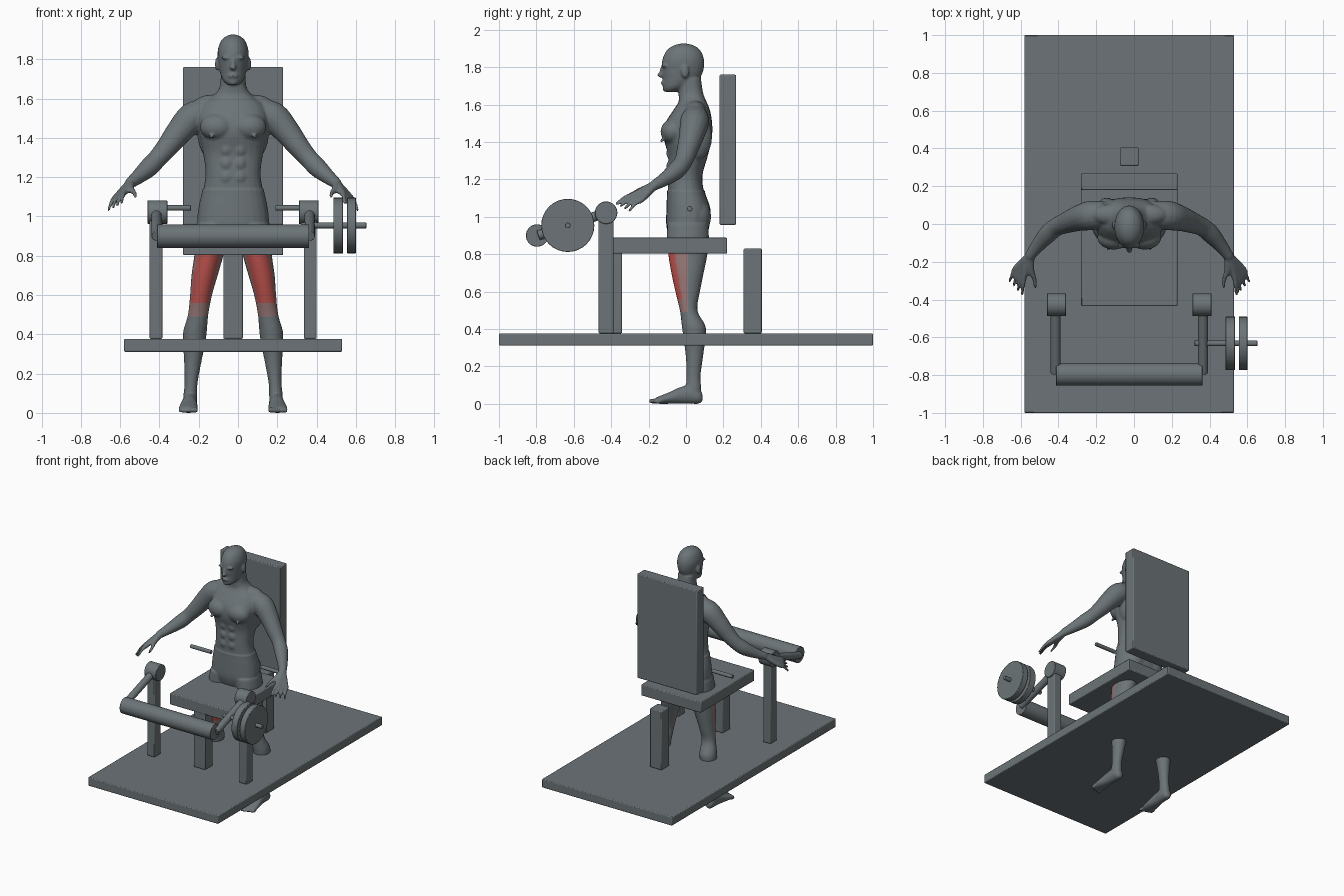
import bpy, bmesh
from math import cos, sin, pi, copysign
from mathutils import Vector, Matrix

cube = bpy.data.objects.get("Cube")
if cube:
    bpy.data.objects.remove(cube, do_unlink=True)

MID = -.025          # x of the symmetry plane
SIDES = (1, -1)


def material(name, *rgb):
    mat = bpy.data.materials.new(name)
    mat.use_nodes = True
    mat.diffuse_color = (*rgb, 1)
    mat.node_tree.nodes["Principled BSDF"].inputs["Base Color"].default_value = (*rgb, 1)
    return mat


grey = material("slate grey", .15, .175, .185)
red = material("muscle red", .5, .085, .075)
pink = material("tendon pink", .29, .175, .17)


# ---------- machine helpers ----------
def finish(obj, name, bevel):
    obj.name = obj.data.name = name
    obj.data.materials.append(grey)
    mod = obj.modifiers.new("Bevel", 'BEVEL')
    mod.width, mod.segments = bevel, 2
    bpy.ops.object.shade_smooth_by_angle()


def box(name, x, y, z, bevel=.006):
    """Box from its (min, max) range on each axis."""
    centre = Vector([sum(r) / 2 for r in (x, y, z)])
    bpy.ops.mesh.primitive_cube_add(size=1, location=centre + Vector((MID, 0, 0)))
    obj = bpy.context.object
    obj.scale = [r[1] - r[0] for r in (x, y, z)]
    bpy.ops.object.transform_apply(location=False, rotation=False, scale=True)
    finish(obj, name, bevel)


def rod(name, start, end, radius, bevel=.003):
    a, b = Vector(start), Vector(end)
    bpy.ops.mesh.primitive_cylinder_add(vertices=32, radius=radius, depth=(b - a).length,
                                        location=(a + b) / 2 + Vector((MID, 0, 0)))
    obj = bpy.context.object
    obj.rotation_euler = (b - a).to_track_quat('Z', 'Y').to_euler()
    finish(obj, name, bevel)


def axle(name, x, y, z, radius):
    rod(name, (x[0], y, z), (x[1], y, z), radius)


# ---------- machine ----------
floor = .377
box("base_plate", (-.555, .555), (-1, 1), (.311, floor))
box("backrest", (-.255, .255), (.18, .268), (.957, 1.76))
box("seat", (-.255, .255), (-.435, .22), (.803, .888))
box("front_support", (-.05, .05), (-.435, -.342), (floor, .81))
box("rear_support", (-.05, .05), (.308, .405), (floor, .83))
for side, s in (("left", 1), ("right", -1)):
    box(side + "_post", sorted((s * .36, s * .425)), (-.467, -.388), (floor, 1))
    axle(side + "_hub", (s * .335, s * .435), -.427, 1.022, .06)
    axle(side + "_handle", (s * .215, s * .39), .02, 1.043, .014)
    rod(side + "_lever", (s * .39, -.427, 1.022), (s * .39, -.79, .9), .026)
axle("leg_roller", (-.387, .387), -.796, .9, .06)
axle("weight_bar", (.345, .678), -.632, .954, .015)
axle("inner_weight_plate", (.51, .56), -.632, .954, .142)
axle("outer_weight_plate", (.58, .625), -.632, .954, .142)


# ---------- body helpers ----------
def spline(points, steps=4):
    """Smooth curve through points of any dimension."""
    p = [Vector(q) for q in points]
    p = [p[0]] + p + [p[-1]]
    out = []
    for a, b, c, d in zip(p, p[1:], p[2:], p[3:]):
        for i in range(steps):
            t = i / steps
            out.append(b + (c - a) * (t / 2) + (a * 2 - b * 5 + c * 4 - d) * (t * t / 2)
                       + (b * 3 - a - c * 3 + d) * (t ** 3 / 2))
    return out + [p[-1]]


def loft(bm, points, axis=None, power=1, count=24):
    """Skin rings given as x, y, z, width, depth; rings face the axis or the path."""
    path = spline(points)
    rings = []
    for i, q in enumerate(path):
        centre = Vector(q[:3])
        if axis:
            u, v = Vector((1, 0, 0)), Vector((0, 1, 0) if axis == 'Z' else (0, 0, 1))
        else:
            n = Vector(path[min(i + 1, len(path) - 1)][:3]) - Vector(path[max(i - 1, 0)][:3])
            u = n.cross(Vector((0, 0, 1))).normalized()
            v = n.cross(u).normalized()
        ring = []
        for k in range(count):
            c, s = [copysign(abs(f) ** power, f) for f in
                    (cos(2 * pi * k / count), sin(2 * pi * k / count))]
            ring.append(bm.verts.new(centre + u * (q[3] * c) + v * (q[4] * s)))
        rings.append(ring)
    for a, b in zip(rings, rings[1:]):
        for k in range(count):
            j = (k + 1) % count
            bm.faces.new((a[k], a[j], b[j], b[k]))
    bm.faces.new(rings[0])
    bm.faces.new(rings[-1])


def blob(bm, centre, size):
    bmesh.ops.create_uvsphere(bm, u_segments=20, v_segments=12, radius=1,
                              matrix=Matrix.Translation(centre) @ Matrix.Diagonal((*size, 1)))


def round_tube(bm, s, points):
    loft(bm, [(s * x, y, z, r, r) for x, y, z, r in points], count=16)


# ---------- body ----------
bm = bmesh.new()
# torso and neck
loft(bm, [(0, .01, .88, .13, .09), (0, .01, .95, .175, .11), (0, .013, 1.04, .172, .113),
          (0, 0, 1.13, .153, .097), (0, -.005, 1.22, .14, .093), (0, .01, 1.32, .153, .105),
          (0, .01, 1.42, .172, .128), (0, .015, 1.5, .18, .125), (0, .03, 1.57, .155, .098),
          (0, .035, 1.615, .1, .075), (0, .026, 1.66, .068, .066), (0, .02, 1.74, .062, .06)],
     'Z', .85)
# head
loft(bm, [(0, -.085, 1.668, .025, .03), (0, -.062, 1.69, .05, .062), (0, -.03, 1.73, .066, .093),
          (0, -.018, 1.78, .074, .111), (0, -.015, 1.84, .079, .112), (0, -.013, 1.89, .064, .09),
          (0, -.012, 1.915, .04, .056), (0, -.012, 1.926, .012, .018)], 'Z')
blob(bm, (0, -.134, 1.758), (.017, .021, .013))      # nose tip
blob(bm, (0, -.126, 1.778), (.01, .016, .03))        # nose bridge
blob(bm, (0, -.122, 1.716), (.027, .014, .011))      # lips
blob(bm, (0, -.106, 1.685), (.024, .02, .018))       # chin

for s in SIDES:
    # face, chest, back and seat muscles
    for centre, size in (((.033, -.116, 1.808), (.03, .014, .009)),
                         ((.083, -.005, 1.775), (.009, .022, .034)),
                         ((.082, -.072, 1.455), (.088, .064, .068)),
                         ((.11, -.13, 1.407), (.01, .01, .01)),
                         ((.12, .055, 1.43), (.062, .085, .13)),
                         ((.1, .05, 1.575), (.1, .055, .045)),
                         ((.078, .065, 1), (.08, .064, .09))):
        blob(bm, (s * centre[0], *centre[1:]), size)
    for row in range(3):
        blob(bm, (s * .034, -.084, 1.2 + row * .07), (.031, .021, .034))
    # arm
    round_tube(bm, s, [(.13, .05, 1.53, .07), (.205, .045, 1.505, .078), (.27, .03, 1.437, .068),
                       (.33, .008, 1.36, .057), (.385, -.015, 1.295, .049),
                       (.43, -.052, 1.248, .049), (.485, -.115, 1.2, .037),
                       (.53, -.175, 1.165, .027)])
    # fingers run from the wrist so that they merge into a palm
    wrist = (.525, -.17, 1.167, .024)
    for i in range(4):
        t = i / 3
        knuckle = Vector((.557, -.28, 1.118, .016)).lerp(Vector((.603, -.235, 1.092, .015)), t)
        tip = Vector((.568, -.376, 1.066, .008)).lerp(Vector((.635, -.305, 1.03, .008)), t)
        joint = knuckle.lerp(tip, .5) + Vector((0, 0, .01, -.001))
        round_tube(bm, s, [wrist, knuckle, joint, tip])
    round_tube(bm, s, [wrist, (.52, -.245, 1.138, .018), (.503, -.29, 1.12, .012),
                       (.498, -.34, 1.1, .008)])
    # leg
    loft(bm, [(s * x, *rest) for x, *rest in (
        (.1, .01, .96, .083, .105), (.115, .01, .88, .08, .108), (.124, .01, .8, .074, .105),
        (.145, .008, .7, .067, .087), (.163, .009, .6, .056, .066), (.178, .014, .5, .052, .047),
        (.193, .04, .42, .06, .063), (.198, .045, .36, .057, .06), (.206, .045, .25, .043, .046),
        (.214, .04, .15, .033, .038), (.218, .04, .09, .035, .041), (.22, .04, .04, .034, .042))],
        'Z')
    # foot
    loft(bm, [(s * x, *rest) for x, *rest in (
        (.22, .088, .035, .017, .022), (.22, .07, .038, .032, .037), (.22, .03, .05, .037, .05),
        (.223, -.03, .045, .039, .045), (.226, -.09, .031, .047, .031),
        (.228, -.14, .021, .05, .021), (.229, -.165, .016, .046, .014))], 'Y')
    for toe in range(5):
        size = .015 - toe * .0015
        blob(bm, (s * (.19 + toe * .02), -.178 + toe * .007, size), (size * .8, .022, size))

bmesh.ops.translate(bm, verts=bm.verts, vec=(MID, 0, 0))
bmesh.ops.recalc_face_normals(bm, faces=bm.faces)
body = bpy.data.objects.new("body", bpy.data.meshes.new("body_parts"))
bm.to_mesh(body.data)
bm.free()
bpy.context.collection.objects.link(body)

# fuse the parts into one skin
remesh = body.modifiers.new("Fuse", 'REMESH')
remesh.mode, remesh.voxel_size = 'VOXEL', .0075
smooth = body.modifiers.new("Smooth", 'SMOOTH')
smooth.factor, smooth.iterations = .5, 4
skin = bpy.data.meshes.new_from_object(body.evaluated_get(bpy.context.evaluated_depsgraph_get()))
body.modifiers.clear()
body.data = skin
skin.name = "body"

# the shorts stand slightly proud of the waist
lifts = [(v, v.normal * .005) for v in skin.vertices
         if .86 < v.co.z < 1.138 and abs(v.co.x - MID) < .25]
for v, lift in lifts:
    v.co += lift

# thigh muscles: red front, pink rim and tendon
skin.materials.clear()
for mat in (grey, red, pink):
    skin.materials.append(mat)
for face in skin.polygons:
    x, y, z = face.center
    if .49 < z < .86 and y < .01 and abs(x - MID) < .3:
        face.material_index = 1 if face.normal.y < -.5 and z > .56 else 2
skin.shade_smooth()
